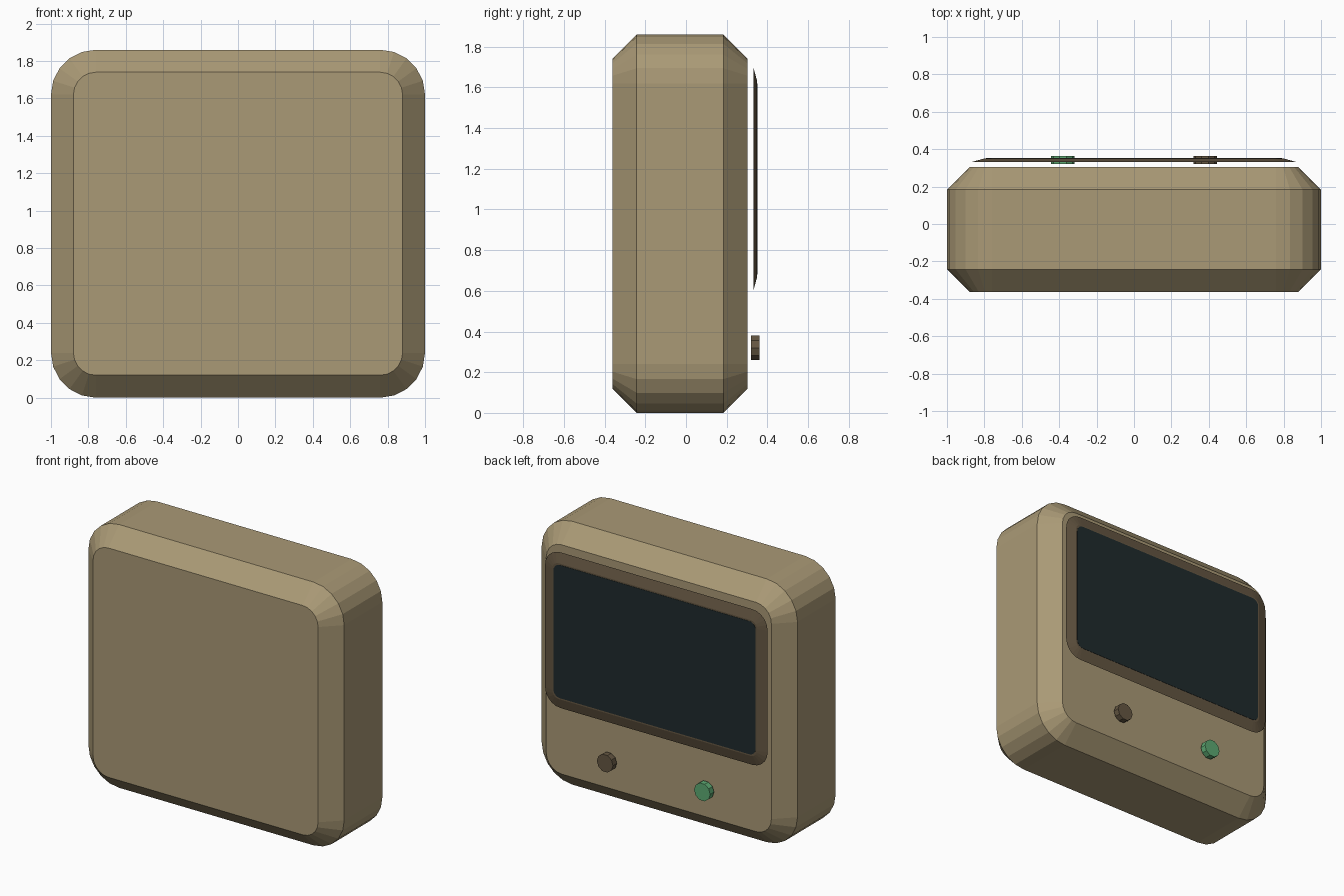
import bpy, bmesh, math
from mathutils import Matrix

if "Cube" in bpy.data.objects:
    bpy.data.objects.remove(bpy.data.objects["Cube"])


def material(name, rgb):
    m = bpy.data.materials.new(name)
    m.diffuse_color = (*rgb, 1)
    m.use_nodes = True
    m.node_tree.nodes["Principled BSDF"].inputs["Base Color"].default_value = m.diffuse_color
    return m


def add_object(name, bm, mat):
    bmesh.ops.recalc_face_normals(bm, faces=bm.faces)
    me = bpy.data.meshes.new(name)
    bm.to_mesh(me)
    bm.free()
    me.materials.append(mat)
    ob = bpy.data.objects.new(name, me)
    bpy.context.collection.objects.link(ob)
    return ob


def rounded_slab(name, half_w, z0, z1, radius, levels, mat, steps=5):
    """Rounded rectangle lofted along y; levels are (y, inset) pairs."""
    bm = bmesh.new()
    rings = []
    for y, inset in levels:
        r = radius - inset
        cx, ca, cb = half_w - radius, z0 + radius, z1 - radius
        ring = []
        for k, (x, z) in enumerate([(cx, cb), (-cx, cb), (-cx, ca), (cx, ca)]):
            for i in range(steps + 1):
                a = math.pi / 2 * (k + i / steps)
                ring.append(bm.verts.new((x + r * math.cos(a), y, z + r * math.sin(a))))
        rings.append(ring)
    n = len(rings[0])
    for a, b in zip(rings, rings[1:]):
        for i in range(n):
            j = (i + 1) % n
            bm.faces.new((a[i], a[j], b[j], b[i]))
    bm.faces.new(rings[0])
    bm.faces.new(rings[-1])
    return add_object(name, bm, mat)


def button(name, x, mat):
    bm = bmesh.new()
    bmesh.ops.create_cone(bm, cap_ends=True, segments=10, radius1=0.063, radius2=0.063, depth=0.043,
                          matrix=Matrix.Translation((x, 0.341, 0.32))
                          @ Matrix.Rotation(math.pi / 2, 4, 'X') @ Matrix.Rotation(math.pi / 2, 4, 'Z'))
    return add_object(name, bm, mat)


tan = material("tan_plastic", (0.40, 0.32, 0.18))
brown = material("brown_plastic", (0.13, 0.095, 0.055))
glass = material("dark_glass", (0.014, 0.024, 0.026))
green = material("green_plastic", (0.11, 0.40, 0.17))

# Casing with chamfered front and back
rounded_slab("casing", 1.0, 0.0, 1.86, 0.24,
             [(-0.3625, 0.12), (-0.2425, 0), (0.1835, 0), (0.3035, 0.12)], tan)

# Screen surround and glass, floating just off the back face
rounded_slab("screen_bezel", 0.87, 0.60, 1.70, 0.12, [(0.331, 0), (0.350, 0.07)], brown)
rounded_slab("screen", 0.79, 0.68, 1.62, 0.05, [(0.340, 0), (0.352, 0)], glass)

# Two round buttons
button("power_button", -0.38, green)
button("control_knob", 0.38, brown)
